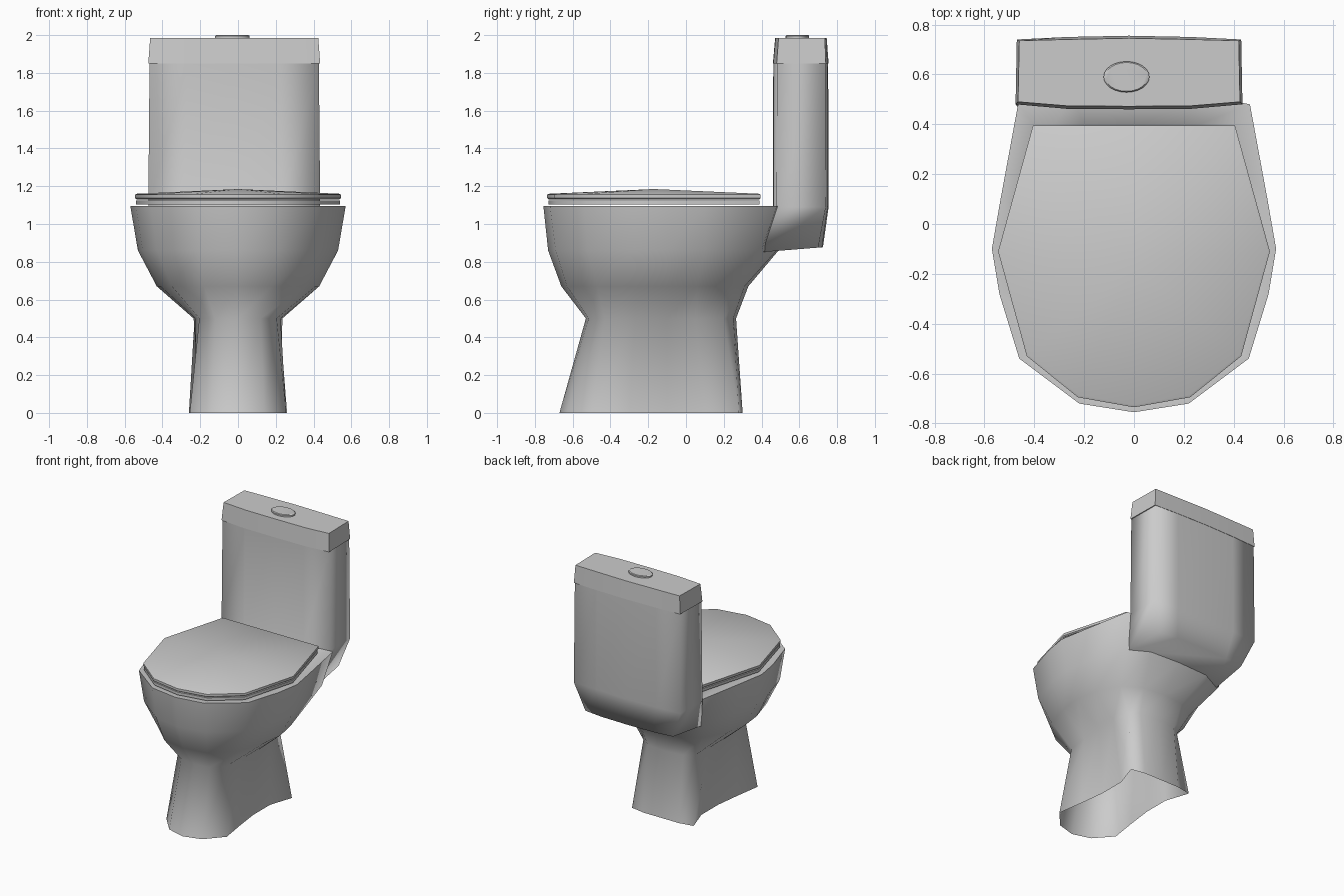
import bpy, bmesh, math

if "Cube" in bpy.data.objects:
    bpy.data.objects.remove(bpy.data.objects["Cube"])


def ring(half, z, scale=1.0, cx=0.0, cy=-0.1, tilt=0.0):
    """Mirror a half outline (front centre to back centre) into a full ring at height z."""
    pts = half + [(-x, y) for x, y in half[-2:0:-1]]
    return [(cx + x * scale, cy + (y - cy) * scale, z + tilt * (y - 0.35)) for x, y in pts]


def loft(name, rings, bottom=True, top=True, apex=None, loop=False, angle=40):
    bm = bmesh.new()
    rows = [[bm.verts.new(p) for p in r] for r in rings]
    n = len(rows[0])
    pairs = list(zip(rows, rows[1:])) + ([(rows[-1], rows[0])] if loop else [])
    for a, b in pairs:
        for i in range(n):
            j = (i + 1) % n
            bm.faces.new((a[i], a[j], b[j], b[i]))
    if bottom:
        bm.faces.new(rows[0][::-1])
    if apex:
        tip = bm.verts.new(apex)
        for i in range(n):
            bm.faces.new((rows[-1][i], rows[-1][(i + 1) % n], tip))
    elif top:
        bm.faces.new(rows[-1])
    bmesh.ops.recalc_face_normals(bm, faces=bm.faces[:])
    mesh = bpy.data.meshes.new(name)
    bm.to_mesh(mesh)
    bm.free()
    ob = bpy.data.objects.new(name, mesh)
    bpy.context.collection.objects.link(ob)
    bpy.ops.object.select_all(action='DESELECT')
    ob.select_set(True)
    bpy.context.view_layer.objects.active = ob
    bpy.ops.object.shade_smooth_by_angle(angle=math.radians(angle))
    return ob


# Pedestal and bowl: hollow foot, waist, flared bowl, rim and basin
foot = [(0, -.67), (.14, -.63), (.255, -.5), (.225, -.3), (.2, -.1), (.2, .1), (.26, .28), (.15, .3), (0, .3)]
waist = [(0, -.53), (.12, -.515), (.205, -.43), (.225, -.27), (.235, -.1), (.23, .05), (.22, .2), (.15, .25), (0, .265)]
belly = [(0, -.66), (.18, -.63), (.35, -.47), (.41, -.27), (.43, -.1), (.40, .06), (.31, .23), (.17, .31), (0, .33)]
upper = [(0, -.73), (.21, -.69), (.43, -.52), (.505, -.27), (.53, -.1), (.495, .1), (.43, .4), (.25, .48), (0, .49)]
rim = [(0, -.755), (.22, -.72), (.46, -.54), (.54, -.28), (.57, -.1), (.535, .1), (.465, .48), (.25, .52), (0, .52)]
loft("bowl", [ring(foot, 0), ring(waist, .5), ring(belly, .67), ring(upper, .86), ring(rim, 1.095),
              ring(rim, 1.095, .76), ring(rim, .95, .7), ring(waist, .72, .8)],
     bottom=False, angle=80)

# Cistern: tapered underside, then a straight body
under = [(0, .36), (.22, .36), (.40, .40), (.37, .70), (.22, .72), (0, .725)]
body = [(0, .46), (.25, .462), (.455, .48), (.45, .74), (.25, .75), (0, .755)]
crown = [(0, .472), (.25, .474), (.445, .49), (.44, .735), (.25, .74), (0, .745)]
loft("cistern", [ring(under, .847, cx=-.01, tilt=.08), ring(body, 1.09, cx=-.02),
                 ring(body, 1.85, .985, -.02, .6)], angle=89)

# Cistern cover
loft("cistern_cover", [ring(body, 1.85, 1.0, -.02), ring(crown, 1.985, 1.0, -.02)], angle=80)

# Flush button
oval = [(.092 * math.sin(math.pi * i / 12), .59 - .062 * math.cos(math.pi * i / 12)) for i in range(13)]
loft("flush_button", [ring(oval, 1.97, 1, -.03, .59), ring(oval, 1.995, 1, -.03, .59),
                      ring(oval, 2.0, .93, -.03, .59)])

# Seat ring and closed lid with a slight peak
plan = [(0, -.735), (.225, -.695), (.43, -.53), (.545, -.11), (.405, .395), (0, .395)]
loft("seat", [ring(plan, 1.103, .99), ring(plan, 1.125, .99), ring(plan, 1.125, .68), ring(plan, 1.103, .68)],
     bottom=False, top=False, loop=True)
loft("lid", [ring(plan, 1.13, .985), ring(plan, 1.137), ring(plan, 1.155), ring(plan, 1.16, .985)],
     apex=(0, -.17, 1.185))
